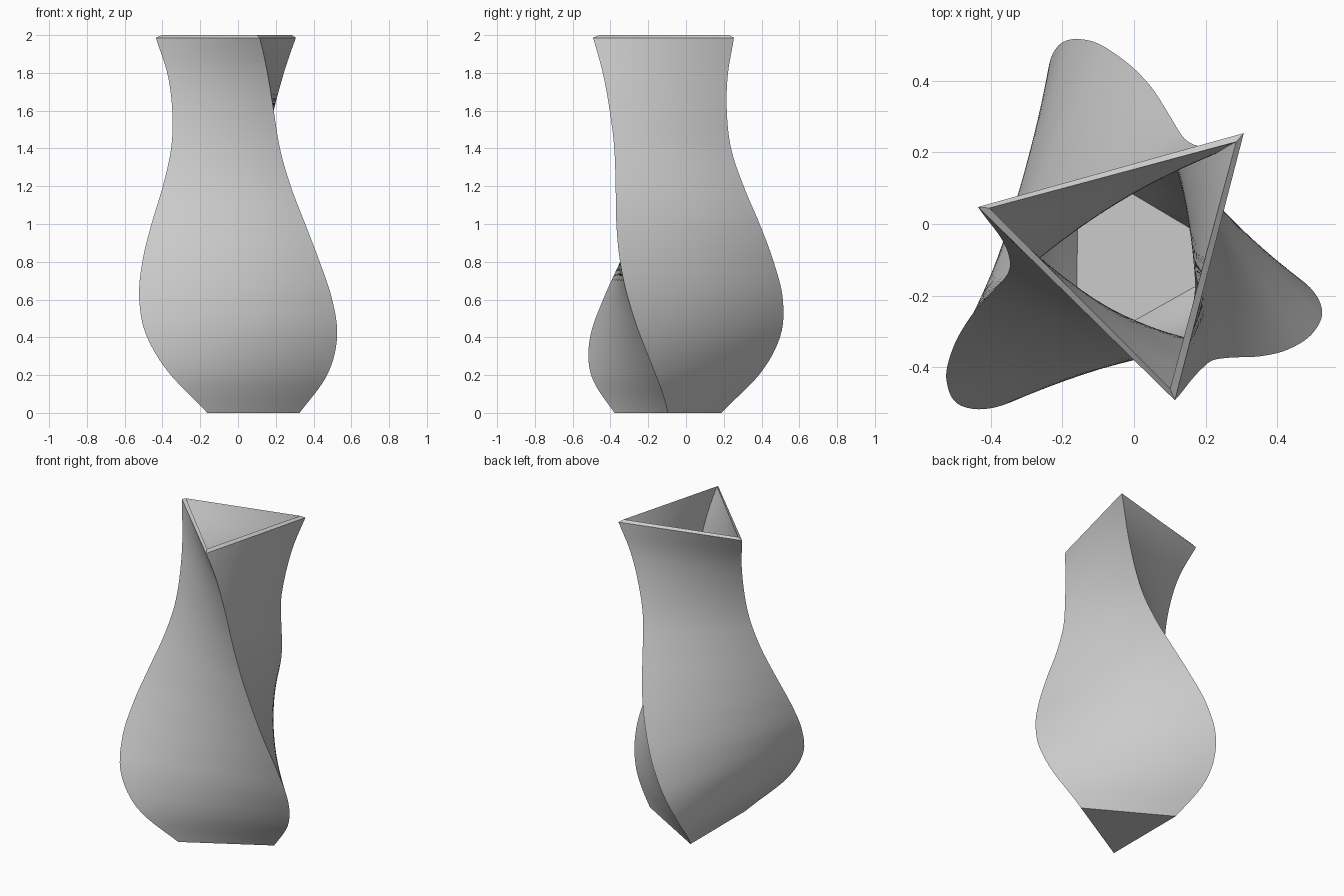
import bpy, bmesh, math
from mathutils import Vector

cube = bpy.data.objects.get("Cube")
if cube:
    bpy.data.objects.remove(cube)

STEP = 0.2          # height between profile rows
TWIST = -37.5       # degrees of twist per unit of height
SIDES, DIVS, RINGS = 3, 16, 64
WALL = 0.037        # corner radius lost to the wall thickness
RIM, FLOOR = 1.986, 0.02

# Corner radius, centre x and centre y, at even steps up the vase
PROFILE = [Vector(p) for p in (
    (.326, 0, -.096), (.517, -.041, -.092), (.601, -.056, -.083), (.595, -.051, -.077),
    (.542, -.037, -.078), (.474, -.020, -.080), (.405, -.007, -.086), (.360, .003, -.094),
    (.358, .010, -.094), (.386, .008, -.084), (.449, -.006, -.062))]


def profile_at(z):
    """Smooth interpolation through the profile rows."""
    last = len(PROFILE) - 1
    i = min(int(z / STEP), last - 1)
    t = z / STEP - i
    b, c = PROFILE[i], PROFILE[i + 1]
    a = PROFILE[i - 1] if i else b * 2 - c
    d = PROFILE[i + 2] if i + 2 <= last else c * 2 - b
    return (b * 2 + (c - a) * t + (a * 2 - b * 5 + c * 4 - d) * t ** 2
            + (b * 3 - a - c * 3 + d) * t ** 3) / 2


def add_ring(bm, z, inset):
    """One twisted triangular section with straight, subdivided sides."""
    radius, cx, cy = profile_at(z)
    radius -= inset
    corners = []
    for k in range(SIDES):
        ang = math.radians(TWIST * z) + math.tau * k / SIDES
        corners.append(Vector((cx + radius * math.cos(ang), cy + radius * math.sin(ang), z)))
    return [bm.verts.new(corners[k].lerp(corners[(k + 1) % SIDES], j / DIVS))
            for k in range(SIDES) for j in range(DIVS)]


# Outer wall upwards, over the rim, then inner wall down to the floor
bm = bmesh.new()
rings = [add_ring(bm, RIM * i / RINGS, 0) for i in range(RINGS + 1)]
top = STEP * (len(PROFILE) - 1)
rings += [add_ring(bm, top + (FLOOR - top) * i / RINGS, WALL) for i in range(RINGS + 1)]
for low, high in zip(rings, rings[1:]):
    n = len(low)
    for j in range(n):
        bm.faces.new((low[j], low[(j + 1) % n], high[(j + 1) % n], high[j]))
bm.faces.new(rings[0][::-1])    # underside
bm.faces.new(rings[-1])         # inner floor
bmesh.ops.recalc_face_normals(bm, faces=bm.faces)

mesh = bpy.data.meshes.new("vase")
bm.to_mesh(mesh)
bm.free()
vase = bpy.data.objects.new("vase", mesh)
bpy.context.collection.objects.link(vase)

# Plain grey material
grey = bpy.data.materials.new("light grey")
grey.use_nodes = True
colour = (0.6, 0.6, 0.6, 1)
grey.diffuse_color = colour
grey.node_tree.nodes["Principled BSDF"].inputs["Base Color"].default_value = colour
mesh.materials.append(grey)

# Smooth along the walls, crisp at the corners and rim
bpy.context.view_layer.objects.active = vase
vase.select_set(True)
bpy.ops.object.shade_smooth_by_angle(angle=math.radians(35))
